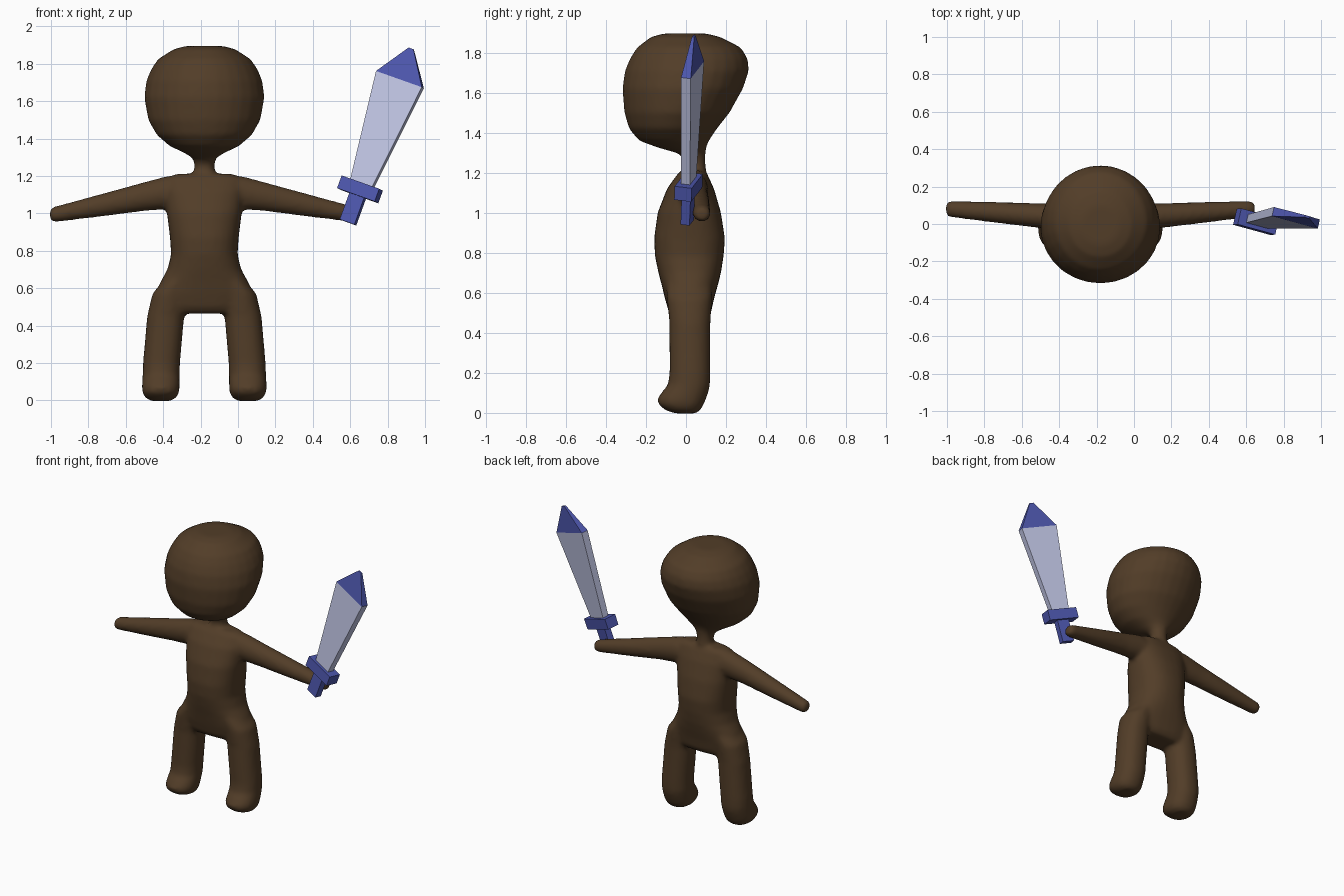
import bpy, bmesh, math
from mathutils import Vector

CX = -0.18  # body centre line


def material(name, rgb):
    m = bpy.data.materials.new(name)
    m.diffuse_color = (*rgb, 1)
    return m


brown = material("dark brown", (0.085, 0.047, 0.021))
blue = material("blue", (0.075, 0.095, 0.42))
lavender = material("pale lavender", (0.53, 0.56, 0.78))


def loft(bm, rings):
    """Skin a list of equal-length point loops and cap both ends."""
    loops = [[bm.verts.new(p) for p in r] for r in rings]
    n = len(loops[0])
    for a, b in zip(loops, loops[1:]):
        for i in range(n):
            j = (i + 1) % n
            bm.faces.new((a[i], a[j], b[j], b[i]))
    bm.faces.new(loops[0])
    bm.faces.new(loops[-1])


def ellipse(c, u, v, power=1.0, n=28):
    """Closed oval loop; power below 1 makes it boxier."""
    pts = []
    for i in range(n):
        t = 2 * math.pi * i / n
        cs, sn = math.cos(t), math.sin(t)
        pts.append(c + u * math.copysign(abs(cs) ** power, cs)
                   + v * math.copysign(abs(sn) ** power, sn))
    return pts


def flat_rings(rows, x=0.0, power=1.0):
    """Rows are (z, front y, back y, half width, [x offset])."""
    out = []
    for z, y0, y1, rx, *off in rows:
        ox = off[0] if off else 0
        out.append(ellipse(Vector((CX + (x * ox), (y0 + y1) / 2, z)),
                           Vector((rx, 0, 0)), Vector((0, (y1 - y0) / 2, 0)), power))
    return out


def finish(bm, name, mats):
    bmesh.ops.recalc_face_normals(bm, faces=bm.faces[:])
    me = bpy.data.meshes.new(name)
    bm.to_mesh(me)
    bm.free()
    for m in mats:
        me.materials.append(m)
    ob = bpy.data.objects.new(name, me)
    bpy.context.collection.objects.link(ob)
    return ob


# ---- body: overlapping lofts fused into one smooth skin ----
bm = bmesh.new()

# head and neck
loft(bm, flat_rings([
    (1.895, -0.11, 0.10, 0.10), (1.878, -0.175, 0.17, 0.165),
    (1.825, -0.245, 0.275, 0.248), (1.77, -0.28, 0.308, 0.285),
    (1.71, -0.305, 0.315, 0.31), (1.62, -0.318, 0.285, 0.322),
    (1.50, -0.308, 0.218, 0.30), (1.42, -0.285, 0.155, 0.255),
    (1.36, -0.235, 0.115, 0.185), (1.325, -0.14, 0.10, 0.11),
    (1.295, -0.035, 0.098, 0.062), (1.26, -0.01, 0.097, 0.054),
    (1.22, -0.012, 0.10, 0.056), (1.15, -0.03, 0.10, 0.09)]))

# torso
loft(bm, flat_rings([
    (1.212, -0.02, 0.09, 0.15), (1.19, -0.045, 0.108, 0.20),
    (1.12, -0.095, 0.14, 0.212), (1.00, -0.142, 0.175, 0.20),
    (0.87, -0.16, 0.195, 0.184), (0.78, -0.155, 0.188, 0.178),
    (0.70, -0.138, 0.175, 0.198), (0.64, -0.122, 0.16, 0.232),
    (0.57, -0.105, 0.14, 0.262), (0.50, -0.085, 0.125, 0.25),
    (0.465, -0.06, 0.10, 0.22)], power=0.85))

for s in (1, -1):
    # leg and foot
    loft(bm, flat_rings([
        (0.64, -0.10, 0.13, 0.08, 0.14), (0.57, -0.095, 0.13, 0.095, 0.183),
        (0.45, -0.083, 0.122, 0.099, 0.207), (0.20, -0.082, 0.122, 0.099, 0.229),
        (0.14, -0.09, 0.12, 0.099, 0.231), (0.105, -0.12, 0.113, 0.10, 0.232),
        (0.07, -0.143, 0.10, 0.101, 0.233), (0.04, -0.138, 0.088, 0.098, 0.233),
        (0.012, -0.10, 0.07, 0.08, 0.233), (-0.003, -0.05, 0.05, 0.05, 0.233)],
        x=s, power=0.9))
    # arm: (distance out, low z, high z, front y, back y)
    loft(bm, [ellipse(Vector((CX + s * d, (y0 + y1) / 2, (z0 + z1) / 2)),
                      Vector((0, (y1 - y0) / 2, 0)), Vector((0, 0, (z1 - z0) / 2)))
              for d, z0, z1, y0, y1 in [
                  (0.10, 1.00, 1.205, -0.06, 0.115), (0.20, 1.022, 1.20, -0.035, 0.112),
                  (0.32, 1.013, 1.168, -0.022, 0.11), (0.55, 0.983, 1.105, 0.005, 0.118),
                  (0.80, 0.953, 1.037, 0.036, 0.124), (0.818, 0.957, 1.031, 0.04, 0.12),
                  (0.826, 0.968, 1.02, 0.052, 0.108)]])

body = finish(bm, "body", [brown])
fuse = body.modifiers.new("fuse", "REMESH")
fuse.mode = "VOXEL"
fuse.voxel_size = 0.014
fuse.use_smooth_shade = True
relax = body.modifiers.new("relax", "SMOOTH")
relax.factor = 0.5
relax.iterations = 7

# ---- sword: tapered boxes along a tilted axis ----
axis = Vector((0.342, 0.033, 0.94)).normalized()
side = Vector((0.91, -0.25, -0.331))
side = (side - axis * side.dot(axis)).normalized()
depth = axis.cross(side).normalized()
base = Vector((0.588, 0.006, 0.952))


def tapered_box(name, mat, rows):
    """Rows are (distance along sword, half width, half thickness)."""
    b = bmesh.new()
    loft(b, [[base + axis * a + side * w * i + depth * t * j
              for i, j in ((-1, -1), (1, -1), (1, 1), (-1, 1))] for a, w, t in rows])
    return finish(b, name, [mat])


tapered_box("sword_grip", blue, [(0.0, 0.043, 0.023), (0.16, 0.043, 0.023)])
tapered_box("sword_guard", blue, [(0.152, 0.11, 0.044), (0.224, 0.11, 0.044)])
tapered_box("sword_blade", lavender, [(0.22, 0.064, 0.023), (0.813, 0.134, 0.025)])
tapered_box("sword_tip", blue, [(0.813, 0.134, 0.025), (0.99, 0.014, 0.006)])
